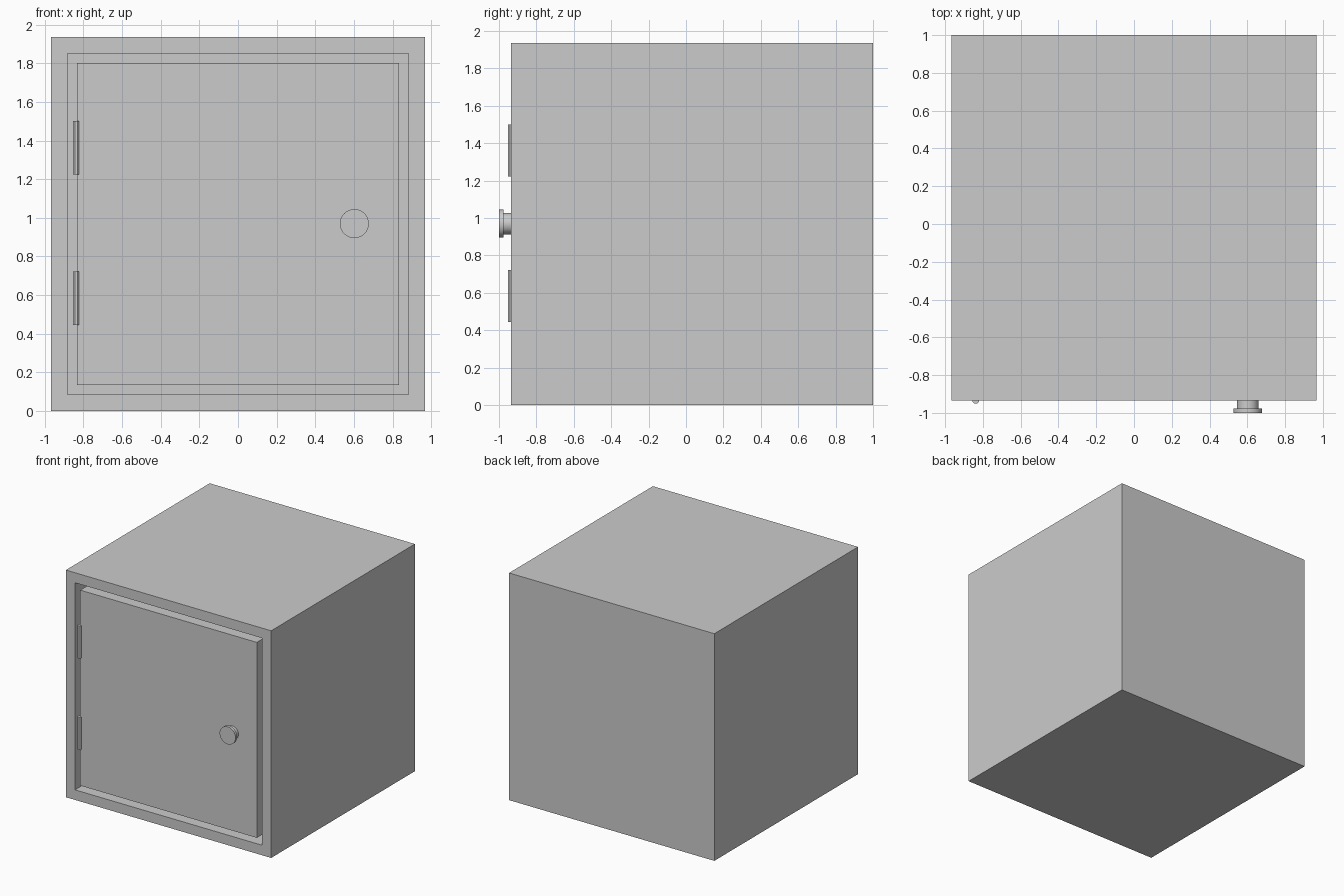
import bpy, bmesh, math
from mathutils import Matrix, Vector

if "Cube" in bpy.data.objects:
    bpy.data.objects.remove(bpy.data.objects["Cube"])

FRONT = -0.935


def finish(name, bm, smooth=False):
    bmesh.ops.recalc_face_normals(bm, faces=bm.faces)
    mesh = bpy.data.meshes.new(name)
    bm.to_mesh(mesh)
    bm.free()
    obj = bpy.data.objects.new(name, mesh)
    bpy.context.collection.objects.link(obj)
    if smooth:
        bpy.context.view_layer.objects.active = obj
        obj.select_set(True)
        bpy.ops.object.shade_smooth_by_angle(angle=math.radians(35))
        obj.select_set(False)
    return obj


def box(lo, hi):
    lo, hi = Vector(lo), Vector(hi)
    bm = bmesh.new()
    bmesh.ops.create_cube(bm, size=1, matrix=Matrix.Translation((lo + hi) / 2)
                          @ Matrix.Diagonal((*(hi - lo), 1)))
    return bm


def revolve_y(bm, profile, x, z, segments=32):
    # profile of (radius, y) turned about a front-to-back axis
    verts = [bm.verts.new((x + r, y, z)) for r, y in profile]
    edges = [bm.edges.new(pair) for pair in zip(verts, verts[1:])]
    bmesh.ops.spin(bm, geom=verts + edges, cent=(x, 0, z), axis=(0, 1, 0),
                   angle=2 * math.pi, steps=segments)
    bmesh.ops.remove_doubles(bm, verts=bm.verts, dist=1e-4)


# Cabinet: box with a framed opening pushed back into a hollow interior
bm = box((-0.967, FRONT, 0), (0.967, 1.0, 1.935))
front = min(bm.faces, key=lambda f: f.calc_center_median().y)
bmesh.ops.inset_region(bm, faces=[front], thickness=0.121)
cavity = bmesh.ops.extrude_discrete_faces(bm, faces=[front])["faces"][0]
bmesh.ops.translate(bm, verts=cavity.verts, vec=(0, 1.814, 0))
finish("cabinet_shell", bm)

# Door sitting flush in the opening with a narrow gap all round
finish("door", box((-0.832, FRONT, 0.135), (0.832, FRONT + 0.121, 1.80)))

# Round knob with a narrower stem
bm = bmesh.new()
revolve_y(bm, [(0, FRONT), (0.057, FRONT), (0.057, -0.977), (0.075, -0.977),
               (0.075, -1.0), (0, -1.0)], 0.602, 0.97)
finish("knob", bm, smooth=True)

# Two hinge barrels spanning the gap on the left
for name, z in (("lower_hinge", 0.583), ("upper_hinge", 1.362)):
    bm = bmesh.new()
    bmesh.ops.create_cone(bm, cap_ends=True, segments=8, radius1=0.0175, radius2=0.0175,
                          depth=0.278, matrix=Matrix.Translation((-0.838, FRONT, z))
                          @ Matrix.Rotation(math.pi / 8, 4, 'Z'))
    finish(name, bm)
